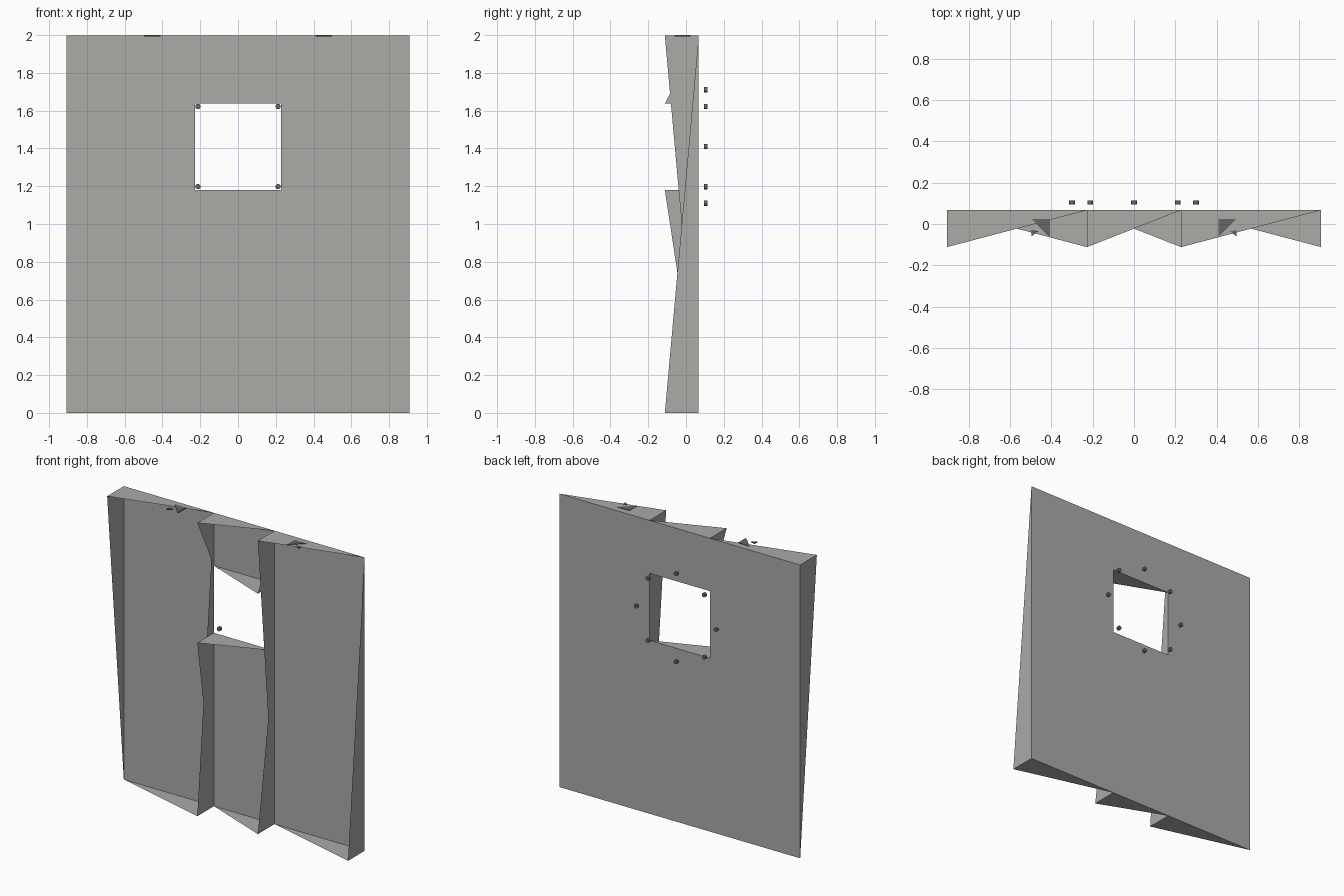
import bpy, bmesh, math
from mathutils import Matrix

cube = bpy.data.objects.get("Cube")
if cube:
    bpy.data.objects.remove(cube, do_unlink=True)

FRONT, BACK = -0.112, 0.067
EDGE, INNER = 0.907, 0.228
TOP, HOLE_LOW, HOLE_HIGH = 1.997, 1.18, 1.637


def material(name, color):
    mat = bpy.data.materials.new(name)
    mat.use_nodes = True
    mat.diffuse_color = (*color, 1)
    mat.node_tree.nodes["Principled BSDF"].inputs["Base Color"].default_value = (*color, 1)
    return mat


GREY = material("panel grey", (0.41, 0.405, 0.39))
DARK = material("dark metal", (0.135, 0.135, 0.15))


def finish(name, bm, mat):
    mesh = bpy.data.meshes.new(name)
    bm.to_mesh(mesh)
    bm.free()
    mesh.materials.append(mat)
    obj = bpy.data.objects.new(name, mesh)
    bpy.context.collection.objects.link(obj)
    return obj


def folded_bay(name, x0, x1, z0, z1):
    """Back sheet with a triangular flap folded forward on each side."""
    bm = bmesh.new()
    low_l, low_r, high_r, high_l = [
        bm.verts.new((x, BACK, z)) for x, z in ((x0, z0), (x1, z0), (x1, z1), (x0, z1))]
    tip_high = bm.verts.new((x0, FRONT, z1))
    tip_low = bm.verts.new((x1, FRONT, z0))
    for face in ((low_l, low_r, high_r, high_l),
                 (tip_high, high_r, high_l), (tip_high, high_l, low_l),
                 (tip_low, low_l, low_r), (tip_low, low_r, high_r)):
        bm.faces.new(face)
    finish(name, bm, GREY)


# Bays around the square opening
folded_bay("right_bay", -EDGE, -INNER, 0, TOP)
folded_bay("left_bay", INNER, EDGE, 0, TOP)
folded_bay("lower_middle_bay", -INNER, INNER, 0, HOLE_LOW)
folded_bay("upper_middle_bay", -INNER, INNER, HOLE_HIGH, TOP)


def top_plate(name, side):
    """Thin bracket: a corner triangle and a small opposite dart."""
    bm = bmesh.new()
    for outline in (((0.41, 0.025), (0.497, 0.025), (0.41, -0.06)),
                    ((0.497, -0.06), (0.497, -0.03), (0.465, -0.035))):
        bm.faces.new([bm.verts.new((side * x, y, TOP - 0.004)) for x, y in outline])
    solid = bmesh.ops.extrude_face_region(bm, geom=bm.faces[:])
    bmesh.ops.translate(bm, vec=(0, 0, 0.007),
                        verts=[v for v in solid["geom"] if isinstance(v, bmesh.types.BMVert)])
    bmesh.ops.recalc_face_normals(bm, faces=bm.faces[:])
    finish(name, bm, DARK)


# Top brackets
for label, side in (("right", -1), ("left", 1)):
    top_plate(label + "_top_bracket", side)

# Ring of small studs behind the opening
for i in range(8):
    angle = i * math.pi / 4
    bm = bmesh.new()
    place = Matrix.Translation((0.3 * math.cos(angle), 0.104, 1.41 + 0.3 * math.sin(angle)))
    bmesh.ops.create_cone(bm, cap_ends=True, segments=12, radius1=0.014, radius2=0.014,
                          depth=0.018, matrix=place @ Matrix.Rotation(math.pi / 2, 4, "X"))
    finish(f"stud_{i + 1}", bm, DARK)
